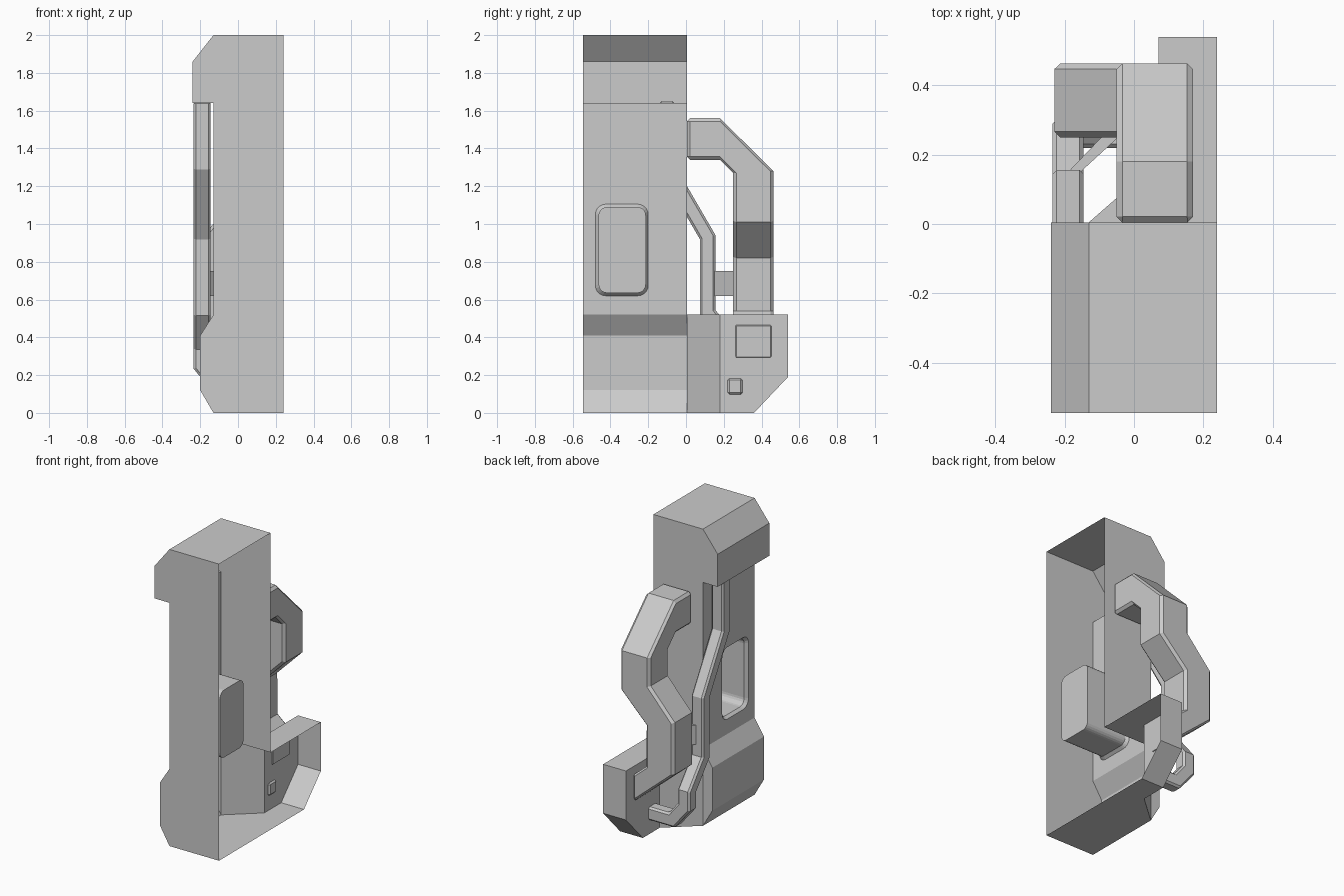
import bpy, bmesh, math
from mathutils import Vector

if "Cube" in bpy.data.objects:
    bpy.data.objects.remove(bpy.data.objects["Cube"])

grey = bpy.data.materials.new("light_grey")
grey.diffuse_color = (0.6, 0.6, 0.6, 1)
grey.use_nodes = True
grey.node_tree.nodes["Principled BSDF"].inputs["Base Color"].default_value = grey.diffuse_color


def finish(name, bm, bevel=0.0):
    bmesh.ops.remove_doubles(bm, verts=bm.verts[:], dist=0.0005)
    bmesh.ops.recalc_face_normals(bm, faces=bm.faces[:])
    mesh = bpy.data.meshes.new(name)
    bm.to_mesh(mesh)
    bm.free()
    mesh.materials.append(grey)
    ob = bpy.data.objects.new(name, mesh)
    bpy.context.collection.objects.link(ob)
    if bevel:
        mod = ob.modifiers.new("edge_bevel", 'BEVEL')
        mod.width = bevel
        mod.segments = 1
        mod.limit_method = 'ANGLE'
        mod.angle_limit = math.radians(50)
    return ob


def loft(name, rings, bevel):
    """Skin a list of four-corner rings and cap both ends."""
    bm = bmesh.new()
    vs = [[bm.verts.new(p) for p in ring] for ring in rings]
    for a, b in zip(vs, vs[1:]):
        for i in range(4):
            j = (i + 1) % 4
            bm.faces.new((a[i], a[j], b[j], b[i]))
    bm.faces.new(vs[0])
    bm.faces.new(vs[-1])
    return finish(name, bm, bevel)


def rounded_loop(bm, x, y0, y1, z0, z1, r, n=5):
    """Rounded rectangle in a plane of constant x."""
    out = []
    corners = ((y1 - r, z1 - r), (y0 + r, z1 - r), (y0 + r, z0 + r), (y1 - r, z0 + r))
    for k, (cy, cz) in enumerate(corners):
        for i in range(n + 1):
            a = math.pi / 2 * (k + i / n)
            out.append(bm.verts.new((x, cy + r * math.cos(a), cz + r * math.sin(a))))
    return out


# Body: open-sided shell with a chamfered head and base
FRONT, BACK = -0.545, 0.005
profile = [(0.24, 0), (-0.13, 0), (-0.20, 0.12), (-0.20, 0.41), (-0.13, 0.52),
           (-0.13, 1.64), (-0.24, 1.64), (-0.24, 1.86), (-0.13, 2.0), (0.24, 2.0)]
WALL = 4
bm = bmesh.new()
f = [bm.verts.new((x, FRONT, z)) for x, z in profile]
b = [bm.verts.new((x, BACK, z)) for x, z in profile]
bm.faces.new(f)
for i in range(len(profile) - 1):
    if i != WALL:
        bm.faces.new((f[i], f[i + 1], b[i + 1], b[i]))
bm.faces.new(b[1:5])
bm.faces.new([bm.verts.new((0.24, BACK, 0.52))] + b[4:])

# Deep rounded pocket let into the side wall
loops = [rounded_loop(bm, -0.13, -0.48, -0.20, 0.62, 1.105, 0.055),
         rounded_loop(bm, -0.11, -0.463, -0.213, 0.635, 1.09, 0.045),
         rounded_loop(bm, 0.19, -0.463, -0.213, 0.635, 1.09, 0.045)]
n = len(loops[0])
for p, q in zip(loops, loops[1:]):
    for i in range(n):
        j = (i + 1) % n
        bm.faces.new((p[i], p[j], q[j], q[i]))
bm.faces.new(loops[-1])


def edge(u, v):
    return bm.edges.get((u, v)) or bm.edges.new((u, v))


rim = [edge(loops[0][i], loops[0][(i + 1) % n]) for i in range(n)]
rect = [f[WALL], f[WALL + 1], b[WALL + 1], b[WALL]]
rim += [edge(rect[i], rect[(i + 1) % 4]) for i in range(4)]
bmesh.ops.triangle_fill(bm, edges=rim, use_beauty=True, use_dissolve=False,
                        normal=(-1, 0, 0))
finish("body_shell", bm)

# Foot: hollow block behind the base, open towards the body
H = 0.52
bm = bmesh.new()
foot_faces = [
    [(0.24, BACK, H), (-0.13, BACK, H), (0.07, 0.18, H), (0.07, 0.54, H), (0.24, 0.54, H)],
    [(0.24, BACK, 0), (-0.13, BACK, 0), (0.07, 0.18, 0), (0.07, 0.36, 0), (0.24, 0.36, 0)],
    [(-0.13, BACK, 0), (0.07, 0.18, 0), (0.07, 0.18, H), (-0.13, BACK, H)],
    [(0.07, 0.18, 0), (0.07, 0.36, 0), (0.07, 0.54, 0.19), (0.07, 0.54, H), (0.07, 0.18, H)],
    [(0.07, 0.36, 0), (0.24, 0.36, 0), (0.24, 0.54, 0.19), (0.07, 0.54, 0.19)],
    [(0.07, 0.54, 0.19), (0.24, 0.54, 0.19), (0.24, 0.54, H), (0.07, 0.54, H)],
]
for pts in foot_faces:
    bm.faces.new([bm.verts.new(p) for p in pts])
finish("foot_shell", bm)

# Large handle: hooks out of the back, steps sideways, then bends into the foot
rings = []
for yo, zo, yi, zi in ((BACK, 1.56, BACK, 1.34), (0.18, 1.56, 0.18, 1.34),
                       (0.463, 1.28, 0.25, 1.27)):
    rings.append([(-0.05, yo, zo), (0.17, yo, zo), (0.17, yi, zi), (-0.05, yi, zi)])
for x0, z0, x1, z1 in ((-0.05, 1.09, 0.17, 1.01), (-0.23, 0.89, -0.02, 0.82),
                       (-0.23, 0.54, -0.02, 0.54), (0.075, 0.28, 0.075, 0.46)):
    rings.append([(x0, 0.463, z0), (x1, 0.463, z1), (x1, 0.25, z1), (x0, 0.25, z0)])
loft("large_handle", rings, 0.016)

# Thin rod: runs from under the head down the side and curls into the foot
path = [Vector(p) for p in ((-0.19, -0.10, 1.65), (-0.19, -0.10, 1.30),
                            (-0.19, 0.115, 0.93), (-0.19, 0.115, 0.53),
                            (-0.19, 0.26, 0.35), (-0.19, 0.26, 0.25),
                            (-0.10, 0.26, 0.14), (0.08, 0.26, 0.14))]
ring = [path[0] + Vector((sx * 0.045, sy * 0.041, 0))
        for sx, sy in ((-1, -1), (1, -1), (1, 1), (-1, 1))]
rings = [ring]
for i in range(1, len(path)):
    d = (path[i] - path[i - 1]).normalized()
    nxt = (path[i + 1] - path[i]).normalized() if i + 1 < len(path) else d
    nrm = (d + nxt).normalized()
    ring = [p + d * ((path[i] - p).dot(nrm) / d.dot(nrm)) for p in ring]
    rings.append(ring)
loft("side_rod", rings, 0.012)

# Diagonal brace between rod and handle
plan = [(-0.16, 0.145), (-0.04, 0.255), (-0.08, 0.265), (-0.19, 0.15)]
loft("brace", [[(x, y, z) for x, y in plan] for z in (0.62, 0.75)], 0)
